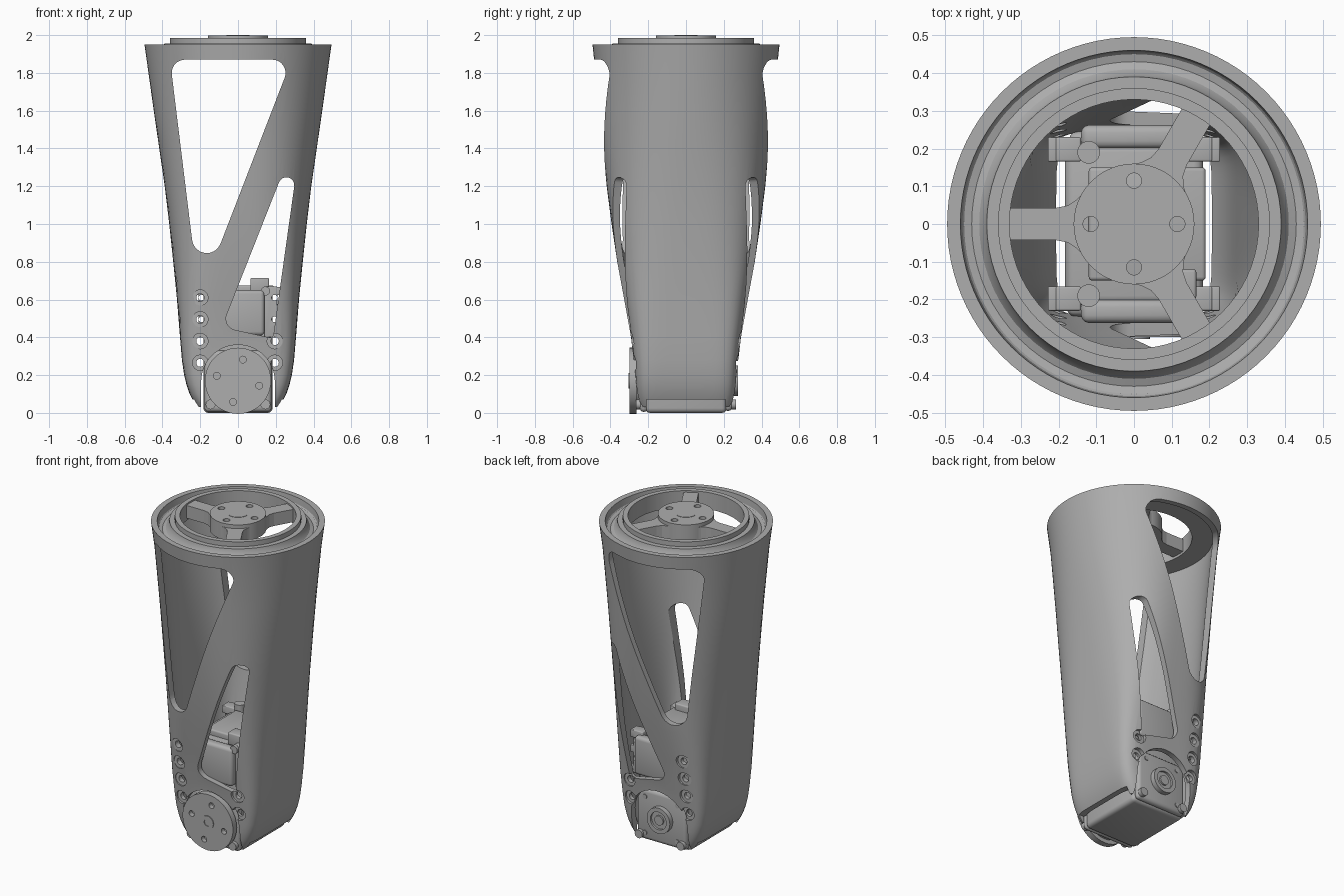
import bpy, bmesh
from math import sin, cos, tan, pi, radians
from mathutils import Vector

if "Cube" in bpy.data.objects:
    bpy.data.objects.remove(bpy.data.objects["Cube"], do_unlink=True)

grey = bpy.data.materials.new("plain grey")
grey.use_nodes = True
grey.diffuse_color = (0.42, 0.42, 0.42, 1)
for node in grey.node_tree.nodes:
    if node.type == 'BSDF_PRINCIPLED':
        node.inputs["Base Color"].default_value = (0.42, 0.42, 0.42, 1)


def finish(name, bm):
    bmesh.ops.recalc_face_normals(bm, faces=bm.faces)
    mesh = bpy.data.meshes.new(name)
    bm.to_mesh(mesh)
    bm.free()
    mesh.materials.append(grey)
    ob = bpy.data.objects.new(name, mesh)
    bpy.context.collection.objects.link(ob)
    return ob


def activate(ob):
    bpy.ops.object.select_all(action='DESELECT')
    ob.select_set(True)
    bpy.context.view_layer.objects.active = ob


def smooth(ob):
    activate(ob)
    bpy.ops.object.shade_smooth_by_angle(angle=radians(30))
    return ob


def skin(name, rings, closed):
    """Join equal rings of points; closed loops back to the first ring."""
    bm = bmesh.new()
    vs = [[bm.verts.new(p) for p in ring] for ring in rings]
    n = len(rings[0])
    pairs = list(zip(vs, vs[1:])) + ([(vs[-1], vs[0])] if closed else [])
    for a, b in pairs:
        for i in range(n):
            j = (i + 1) % n
            bm.faces.new((a[i], a[j], b[j], b[i]))
    if not closed:
        bm.faces.new(vs[0])
        bm.faces.new(vs[-1])
    return finish(name, bm)


def prism(name, pts, axis, lo, hi):
    put = (lambda u, v, w: (u, w, v)) if axis == 'y' else (lambda u, v, w: (u, v, w))
    return skin(name, [[put(u, v, w) for u, v in pts] for w in (lo, hi)], False)


def circle(u, v, r, n=32):
    return [(u + r * cos(2 * pi * i / n), v + r * sin(2 * pi * i / n)) for i in range(n)]


def disc(name, u, v, r, axis, lo, hi):
    return prism(name, circle(u, v, r, 48 if r > 0.05 else 24), axis, lo, hi)


def rounded(corners, radii, steps=8):
    """Polygon with each corner replaced by a tangent arc."""
    out, pts = [], [Vector(c) for c in corners]
    for i, p in enumerate(pts):
        a = (pts[i - 1] - p).normalized()
        b = (pts[(i + 1) % len(pts)] - p).normalized()
        half, r = a.angle(b) / 2, radii[i]
        c = p + (a + b).normalized() * (r / sin(half))
        s, e = p + a * (r / tan(half)) - c, p + b * (r / tan(half)) - c
        th = pi - 2 * half
        for k in range(steps + 1):
            t = k / steps
            out.append(tuple(c + (s * sin((1 - t) * th) + e * sin(t * th)) / sin(th)))
    return out


def box(name, x, y, z, bevel=0.0):
    ob = prism(name, [(x[0], y[0]), (x[1], y[0]), (x[1], y[1]), (x[0], y[1])], 'z', *z)
    if bevel:
        mod = ob.modifiers.new("bevel", 'BEVEL')
        mod.width, mod.segments = bevel, 3
        activate(ob)
        bpy.ops.object.modifier_apply(modifier="bevel")
    return smooth(ob)


def cut(ob, cutters):
    for c in cutters:
        c.hide_render = True
        mod = ob.modifiers.new("cut", 'BOOLEAN')
        mod.operation, mod.solver, mod.object = 'DIFFERENCE', 'EXACT', c
        activate(ob)
        bpy.ops.object.modifier_apply(modifier="cut")
        bpy.data.objects.remove(c, do_unlink=True)
    return smooth(ob)


def oval(z, rx, ry, n, count=96):
    ring = []
    for i in range(count):
        c, s = cos(2 * pi * i / count), sin(2 * pi * i / count)
        r = (abs(c) ** n + abs(s) ** n) ** (-1 / n)
        ring.append((rx * r * c, ry * r * s, z))
    return ring


# Tapered shell: round at the top, rounded rectangle at the bottom
levels = [(0.03, .217, .25, 7), (0.06, .236, .256, 7), (0.1, .256, .262, 7),
          (0.15, .273, .267, 7), (0.2, .285, .27, 7), (0.28, .297, .277, 6.5),
          (0.4, .307, .291, 6), (0.6, .323, .327, 4.3), (0.8, .343, .364, 3.3),
          (1.0, .364, .394, 2.8), (1.2, .388, .42, 2.5), (1.4, .417, .442, 2.25),
          (1.6, .446, .461, 2.1), (1.8, .474, .479, 2), (1.95, .495, .495, 2)]
wall = 0.035
outer = [oval(*lv) for lv in levels]
inner = [oval(z, rx - wall, ry - wall, n) for z, rx, ry, n in levels]
shell = skin("shell", outer + inner[::-1], True)

# Windows, horn opening and screw holes through front and back
big = rounded([(-.36, 1.87), (.284, 1.87), (-.205, .605)], [.07, .07, .078])
small = rounded([(.347, 1.55), (.185, .395), (-.085, .455)], [.042, .02, .06])
mouth = [(.195 * cos(pi * i / 32), .165 + .195 * sin(pi * i / 32)) for i in range(33)]
mouth += [(-.195, -.1), (.195, -.1)]
cutters = [prism("cutter", p, 'y', -1, 1) for p in (big, small, mouth)]
cutters.append(box("cutter", (-1, 1), (-.21, .21), (-.1, .07)))
for x, heights in ((-.2, (.265, .38, .495, .61)), (.195, (.265, .38))):
    for z in heights:
        seat = .212 + .155 * z
        cutters += [disc("cutter", x, z, .041, 'y', seat, 1),
                    disc("cutter", x, z, .041, 'y', -1, -seat),
                    disc("cutter", x, z, .021, 'y', -1, 1)]
cut(shell, cutters)

# Grooved ring closing the top
profile = [(.475, 1.95), (.468, 1.925), (.45, 1.905), (.43, 1.9), (.41, 1.908),
           (.395, 1.928), (.39, 1.955), (.36, 1.955), (.36, 1.985), (.33, 1.985),
           (.33, 1.88), (.47, 1.88)]
smooth(skin("top_ring", [[(x, y, z) for x, y in circle(0, 0, r, 72)] for r, z in profile], True))

# Hub with bolt holes, three spokes
hub = disc("hub", 0, 0, .16, 'z', 1.895, 1.998)
cut(hub, [disc("cutter", .115 * cos(i * pi / 2), .115 * sin(i * pi / 2), .02, 'z', 1.8, 2.1)
          for i in range(4)])
smooth(disc("hub_plug", 0, 0, .06, 'z', 1.89, 2.0))
half = [(.12, .1), (.15, .066), (.175, .049), (.205, .043), (.345, .043)]
for k, ang in enumerate((pi / 3, pi, -pi / 3)):
    arm = half + [(u, -v) for u, v in half[::-1]]
    prism(f"spoke_{k + 1}", [(u * cos(ang) - v * sin(ang), u * sin(ang) + v * cos(ang))
                             for u, v in arm], 'z', 1.895, 1.975)

# Servo body
box("servo_body", (-.183, .183), (-.215, .215), (0, .64), .025)
box("servo_front_cover", (-.14, .14), (-.262, -.2), (.41, .65), .02)
box("servo_back_cover", (-.14, .18), (.2, .262), (.41, .65), .02)
box("servo_top_plate", (-.12, .19), (-.15, .15), (.62, .675), .01)
box("servo_connector", (.065, .165), (-.2, -.12), (.64, .715), .008)
box("servo_back_plate", (-.172, .172), (.2, .245), (.01, .33), .03)
box("servo_front_plate", (-.178, .178), (-.245, -.2), (.005, .33), .03)

# Corner screws, mounting ears with lugs, top screw posts
for sx, side in ((-1, "right"), (1, "left")):
    for sy, end in ((-1, "front"), (1, "back")):
        y = sorted((sy * .165, sy * .23))
        x = sorted((sx * .14, sx * .208))
        ear = box(f"ear_{end}_{side}", x, y, (.4, .67), .006)
        cut(ear, [disc("cutter", sx * .193, z, .015, 'y', -1, 1) for z in (.495, .61)])
        for i, z in enumerate((.425, .55, .645)):
            box(f"lug_{end}_{side}_{i + 1}", sorted((sx * .2, sx * .228)), y,
                (z - .022, z + .022), .004)
        ys = sorted((sy * .24, sy * .265))
        smooth(disc(f"corner_screw_{end}_{side}", sx * .145, .045, .026, 'y', *ys))
for y, end in ((-.19, "front"), (.19, "back")):
    smooth(disc(f"post_{end}", -.12, y, .03, 'z', .62, .7))
smooth(disc("cover_screw", .145, .645, .024, 'y', -.25, -.2))

# Output horn on the front
horn = disc("output_horn", 0, .17, .175, 'y', -.3, -.262)
tilt = radians(-13)
cut(horn, [disc("cutter", .115 * cos(tilt + i * pi / 2), .17 + .115 * sin(tilt + i * pi / 2),
                .018, 'y', -.4, -.27) for i in range(4)])
smooth(disc("horn_spacer", 0, .17, .15, 'y', -.27, -.23))
boss = disc("horn_boss", 0, .17, .042, 'y', -.305, -.28)
cut(boss, [disc("cutter", 0, .17, .022, 'y', -.4, -.29)])

# Idler hub on the back
idler = disc("idler_hub", 0, .17, .08, 'y', .24, .275)
cut(idler, [disc("cutter", 0, .17, .055, 'y', .262, .4)])
smooth(disc("idler_screw", 0, .17, .03, 'y', .25, .272))
for i in range(4):
    a = pi / 4 + i * pi / 2
    smooth(disc(f"back_screw_{i + 1}", .16 * cos(a), .17 + .16 * sin(a), .014, 'y', .24, .25))
